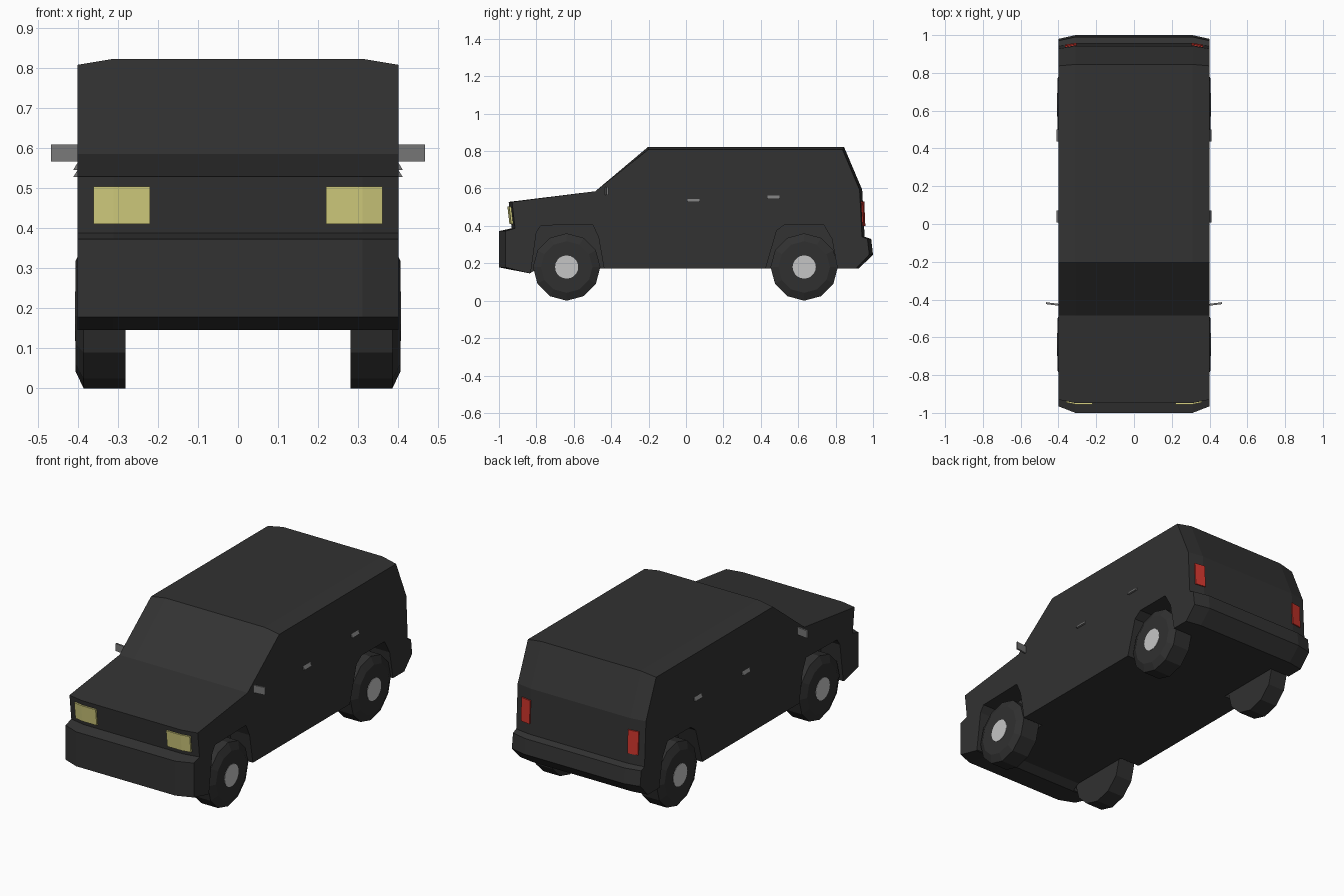
import bpy, bmesh, math

if "Cube" in bpy.data.objects:
    bpy.data.objects.remove(bpy.data.objects["Cube"])


def material(name, rgb):
    m = bpy.data.materials.new(name)
    m.diffuse_color = (*rgb, 1)
    m.use_nodes = True
    m.node_tree.nodes["Principled BSDF"].inputs["Base Color"].default_value = m.diffuse_color
    return m


PAINT = material("charcoal paint", (0.032, 0.032, 0.032))
TYRE = material("dark rubber", (0.030, 0.030, 0.030))
METAL = material("pale metal", (0.56, 0.56, 0.56))
GREY = material("trim grey", (0.19, 0.19, 0.19))
YELLOW = material("headlight yellow", (0.68, 0.64, 0.22))
RED = material("tail light red", (0.60, 0.035, 0.025))


def loft(name, rings, mat, mirror=False):
    """Closed solid through rings of equal point count."""
    bm = bmesh.new()
    vs = [[bm.verts.new(p) for p in ring] for ring in rings]
    n = len(rings[0])
    for a, b in zip(vs, vs[1:]):
        for i in range(n):
            j = (i + 1) % n
            bm.faces.new((a[i], a[j], b[j], b[i]))
    bm.faces.new(vs[0][::-1])
    bm.faces.new(vs[-1])
    bmesh.ops.recalc_face_normals(bm, faces=bm.faces)
    me = bpy.data.meshes.new(name)
    bm.to_mesh(me)
    bm.free()
    me.materials.append(mat)
    ob = bpy.data.objects.new(name, me)
    bpy.context.collection.objects.link(ob)
    if mirror:
        ob.modifiers.new("Mirror", 'MIRROR')
    return ob


# Body: side profile (y, z) with the shift (dy, dz) it takes at the outer sides
profile = [
    (-1.00, 0.178, 0.035, 0), (-1.00, 0.372, 0.035, 0), (-0.932, 0.387, 0.018, 0),
    (-0.948, 0.528, 0.018, 0), (-0.485, 0.585, 0, 0), (-0.203, 0.822, 0, -0.015),
    (0.845, 0.822, -0.008, -0.015), (0.942, 0.593, -0.014, 0), (0.955, 0.342, -0.014, 0),
    (0.99, 0.33, -0.02, 0), (1.00, 0.246, -0.02, 0), (0.925, 0.173, -0.015, 0),
    (-0.79, 0.173, 0, 0), (-0.835, 0.146, 0, 0),
]
body = loft("body", [[(x, y + k * dy, z + k * dz) for y, z, dy, dz in profile]
                     for x, k in ((-0.40, 1), (-0.31, 0), (0.31, 0), (0.40, 1))], PAINT)

# Wheel arches cut from the body sides
arches = {
    "front": [(-0.835, 0.10), (-0.83, 0.15), (-0.80, 0.365), (-0.775, 0.402), (-0.50, 0.408),
              (-0.468, 0.34), (-0.438, 0.17), (-0.43, 0.10)],
    "rear": [(0.415, 0.10), (0.425, 0.17), (0.485, 0.375), (0.53, 0.408), (0.735, 0.408),
             (0.78, 0.33), (0.81, 0.17), (0.815, 0.10)],
}
for end, pts in arches.items():
    cutter = loft(end + "_arch_cutter", [[(x, y, z) for y, z in pts] for x in (0.275, 0.5)],
                  PAINT, mirror=True)
    cutter.hide_render = True
    cutter.hide_set(True)
    cut = body.modifiers.new(end + " arches", 'BOOLEAN')
    cut.operation = 'DIFFERENCE'
    cut.solver = 'EXACT'
    cut.object = cutter


# Wheels: 12-sided tyres with a bevelled outer edge, and hub discs
def circle(x, y, r, n):
    return [(x, y + r * math.sin(math.tau * i / n), 0.18 - r * math.cos(math.tau * i / n))
            for i in range(n)]


for end, y in (("front", -0.638), ("rear", 0.632)):
    loft(end + "_wheels", [circle(x, y, r, 12) for x, r in
                           ((0.28, 0.18), (0.385, 0.18), (0.405, 0.138))], TYRE, True)
    loft(end + "_hubs", [circle(x, y, 0.062, 20) for x in (0.400, 0.407)], METAL, True)


# Lights: thin plates bent round the chamfered corners
def light(name, path, z0, z1, lean, depth, mat):
    rings = [[(x, y, z0), (x, y + lean, z1), (x, y + lean + depth, z1), (x, y + depth, z0)]
             for x, y in path]
    loft(name, rings, mat, True)


light("headlights", [(0.22, -0.944), (0.31, -0.944), (0.36, -0.934)],
      0.41, 0.503, -0.011, 0.014, YELLOW)
light("tail_lights", [(0.305, 0.959), (0.365, 0.950)], 0.40, 0.53, -0.006, -0.014, RED)

# Wedge-shaped door handles
for end, y, z in (("front", 0.04, 0.527), ("rear", 0.468, 0.545)):
    loft(end + "_door_handles", [[(0.395, v, z), (0.411, v, z), (0.400, v, z + 0.018),
                                  (0.395, v, z + 0.018)] for v in (y - 0.032, y + 0.032)],
         GREY, True)

# Door mirrors
loft("door_mirrors", [[(x, y, 0.566), (x, y + 0.010, 0.566), (x, y + 0.010, 0.608), (x, y, 0.608)]
                      for x, y in ((0.39, -0.434), (0.466, -0.424))], GREY, True)
